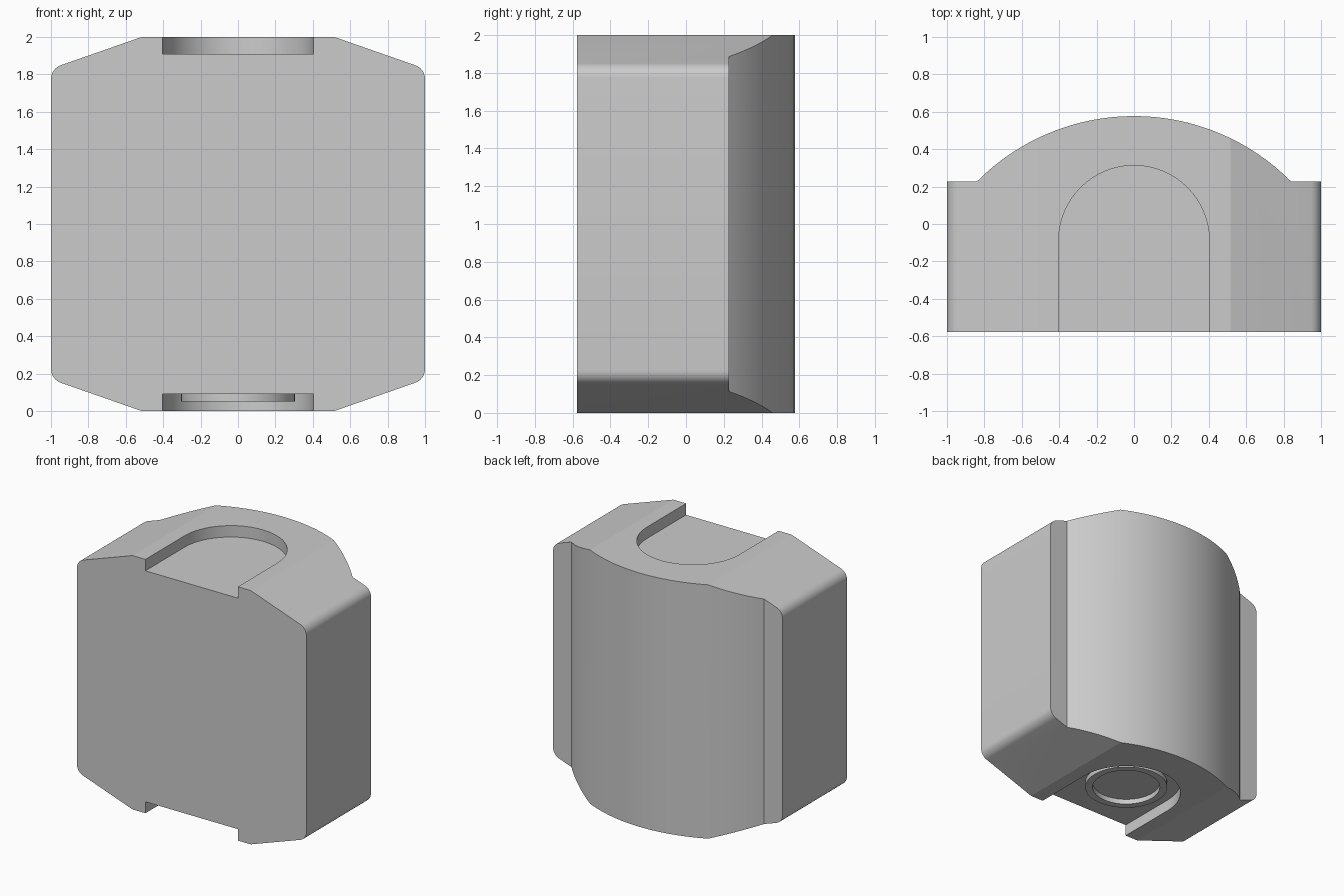
import bpy
import bmesh
from math import sin, cos, asin, pi, radians

old = bpy.data.objects.get("Cube")
if old:
    bpy.data.objects.remove(old, do_unlink=True)

grey = bpy.data.materials.new("plain grey")
grey.use_nodes = True
colour = (0.6, 0.6, 0.6, 1)
grey.diffuse_color = colour
grey.node_tree.nodes["Principled BSDF"].inputs["Base Color"].default_value = colour

FRONT, SHOULDER, BACK = -0.577, 0.227, 0.577
SLOT_Y, SLOT_R, SLOT_DEPTH = -0.09, 0.403, 0.09


def prism(name, loop, start, sweep):
    """Extrude a closed 3D outline along one direction."""
    bm = bmesh.new()
    base = bm.faces.new([bm.verts.new([a + b for a, b in zip(p, start)]) for p in loop])
    out = bmesh.ops.extrude_face_region(bm, geom=[base])
    bmesh.ops.translate(bm, vec=sweep, verts=[v for v in out["geom"] if isinstance(v, bmesh.types.BMVert)])
    bmesh.ops.recalc_face_normals(bm, faces=bm.faces)
    mesh = bpy.data.meshes.new(name)
    bm.to_mesh(mesh)
    bm.free()
    mesh.materials.append(grey)
    obj = bpy.data.objects.new(name, mesh)
    bpy.context.collection.objects.link(obj)
    return obj


def activate(obj):
    bpy.ops.object.select_all(action="DESELECT")
    obj.select_set(True)
    bpy.context.view_layer.objects.active = obj


def carve(obj, cutter, operation):
    """Apply a boolean and discard the cutter."""
    cutter.hide_render = True
    mod = obj.modifiers.new("carve", "BOOLEAN")
    mod.operation, mod.solver, mod.object = operation, "EXACT", cutter
    activate(obj)
    bpy.ops.object.modifier_apply(modifier=mod.name)
    bpy.data.objects.remove(cutter, do_unlink=True)


def arc(cx, cy, r, a0, a1, n):
    return [(cx + r * cos(a0 + (a1 - a0) * i / n), cy + r * sin(a0 + (a1 - a0) * i / n))
            for i in range(n + 1)]


# Front outline: sloped top and bottom with rounded side corners
r, slope = 0.078, radians(19.2)
corner = arc(1 - r, 1.775, r, 0, pi / 2 - slope, 8)
quarter = corner + [(0.515, 2)]
right = [(x, 2 - z) for x, z in reversed(quarter)] + quarter
outline = right + [(-x, z) for x, z in reversed(right)]
body = prism("body", [(x, 0, z) for x, z in outline], (0, FRONT, 0), (0, BACK - FRONT + 0.1, 0))

# Plan outline: flat front, narrow shoulders, bowed back
half, rise = 0.84, BACK - SHOULDER
radius = (half ** 2 + rise ** 2) / (2 * rise)
spread = asin(half / radius)
bow = arc(0, BACK - radius, radius, pi / 2 - spread, pi / 2 + spread, 32)
plan = [(-1.1, FRONT - 0.1), (1.1, FRONT - 0.1), (1.1, SHOULDER)] + bow + [(-1.1, SHOULDER)]
carve(body, prism("plan_cutter", [(x, y, 0) for x, y in plan], (0, 0, -0.1), (0, 0, 2.2)), "INTERSECT")

# Round-ended slots in the top and bottom, open at the front
slot = arc(0, SLOT_Y, SLOT_R, 0, pi, 32) + [(-SLOT_R, FRONT - 0.1), (SLOT_R, FRONT - 0.1)]
for z in (2 - SLOT_DEPTH, SLOT_DEPTH - 0.3):
    carve(body, prism("slot_cutter", [(x, y, 0) for x, y in slot], (0, 0, z), (0, 0, 0.3)), "DIFFERENCE")


# Raised ring inside the bottom slot
def disc(name, rad, z, height):
    loop = [(x, y, 0) for x, y in arc(0, SLOT_Y, rad, 0, 2 * pi, 48)[:-1]]
    return prism(name, loop, (0, 0, z), (0, 0, height))


ring = disc("bottom_ring", 0.305, 0.05, SLOT_DEPTH - 0.05)
carve(ring, disc("ring_cutter", 0.25, -0.1, 0.4), "DIFFERENCE")

for obj in (body, ring):
    activate(obj)
    bpy.ops.object.shade_smooth_by_angle(angle=radians(15))
